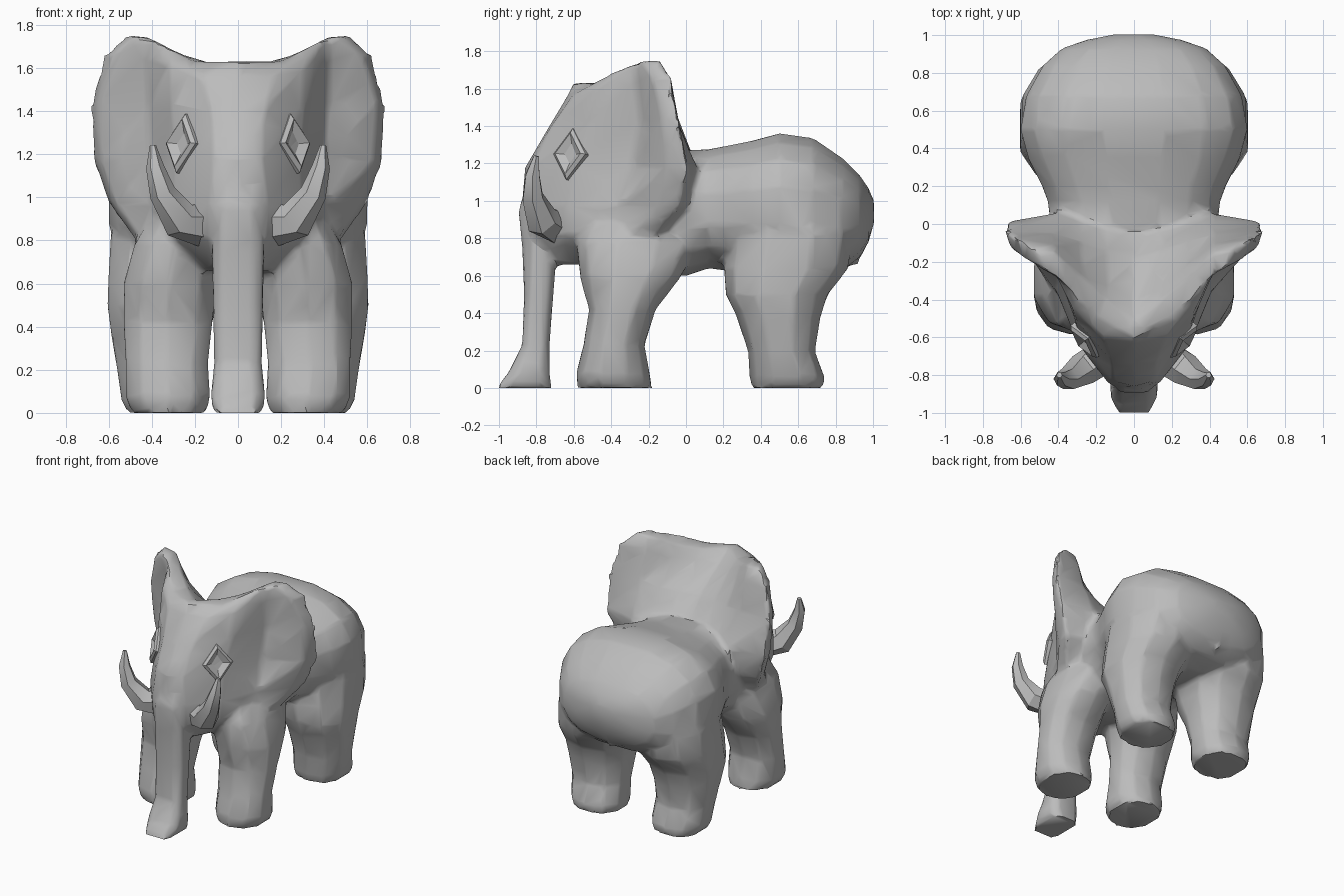
import bpy
import bmesh
import math
from mathutils import Vector

default = bpy.data.objects.get("Cube")
if default:
    bpy.data.objects.remove(default, do_unlink=True)

GREY = (0.5, 0.5, 0.5, 1.0)
skin = bpy.data.materials.new("grey_skin")
skin.use_nodes = True
skin.diffuse_color = GREY
for node in skin.node_tree.nodes:
    if node.type == "BSDF_PRINCIPLED":
        node.inputs["Base Color"].default_value = GREY
        node.inputs["Roughness"].default_value = 0.8


def make_object(bm, name):
    """Turn a bmesh into a grey object and make it active."""
    bmesh.ops.recalc_face_normals(bm, faces=bm.faces)
    mesh = bpy.data.meshes.new(name)
    bm.to_mesh(mesh)
    bm.free()
    mesh.materials.append(skin)
    obj = bpy.data.objects.new(name, mesh)
    bpy.context.collection.objects.link(obj)
    bpy.ops.object.select_all(action="DESELECT")
    obj.select_set(True)
    bpy.context.view_layer.objects.active = obj
    return obj


def smooth(angle):
    bpy.ops.object.shade_smooth_by_angle(angle=math.radians(angle))


def skin_rings(bm, rings):
    """Bridge neighbouring rings with quads and return the ring vertices."""
    loops = [[bm.verts.new(p) for p in ring] for ring in rings]
    for low, high in zip(loops, loops[1:]):
        count = len(low)
        for i in range(count):
            j = (i + 1) % count
            bm.faces.new((low[i], low[j], high[j], high[i]))
    return loops


def loft(bm, rings):
    """Closed tube through a series of rings."""
    loops = skin_rings(bm, rings)
    bm.faces.new(loops[0])
    bm.faces.new(loops[-1])


def rounded(count, power):
    """Outline between a circle and a square, touching its full extents."""
    outline = []
    for i in range(count):
        a = math.tau * (i + 0.5) / count
        c, s = math.cos(a), math.sin(a)
        outline.append((math.copysign(abs(c) ** (2 / power), c),
                        math.copysign(abs(s) ** (2 / power), s)))
    wide = max(u for u, v in outline)
    tall = max(v for u, v in outline)
    return [(u / wide, v / tall) for u, v in outline]


def flat_ring(z, x0, x1, y0, y1, count, power):
    """Horizontal ring filling the given extents."""
    return [Vector(((x0 + x1) / 2 + u * (x1 - x0) / 2,
                    (y0 + y1) / 2 + v * (y1 - y0) / 2, z))
            for u, v in rounded(count, power)]


hide = bmesh.new()

# Torso: y, half width, bottom, top
torso = [
    (-.5, .24, .68, 1.08), (-.3, .35, .62, 1.16), (0, .44, .6, 1.27),
    (.12, .455, .64, 1.275), (.2, .485, .63, 1.29), (.35, .56, .61, 1.32),
    (.5, .6, .59, 1.36), (.68, .57, .59, 1.335), (.84, .48, .63, 1.225),
    (.93, .38, .7, 1.135), (.975, .25, .78, 1.07), (1.005, .1, .88, 1.0),
]
loft(hide, [[Vector((u * w, y, (lo + hi) / 2 + v * (hi - lo) / 2))
             for u, v in rounded(16, 2.5)] for y, w, lo, hi in torso])

# Legs: z, inner x, outer x, front y, back y
front_leg = [
    (0, .15, .49, -.58, -.18), (.07, .13, .52, -.59, -.19),
    (.23, .14, .52, -.55, -.22), (.42, .12, .53, -.52, -.16),
    (.6, .1, .53, -.57, -.02), (.78, .08, .48, -.59, .06),
    (.95, .08, .38, -.52, .05),
]
hind_leg = [
    (0, .16, .51, .35, .74), (.06, .14, .54, .34, .74),
    (.2, .15, .56, .33, .69), (.38, .13, .59, .27, .72),
    (.5, .1, .605, .21, .76), (.64, .06, .6, .2, .87),
    (.82, .04, .59, .23, .89), (1.0, .04, .54, .3, .84),
]
SIDES = (("left", 1), ("right", -1))
for side, s in SIDES:
    for rows, power in ((front_leg, 2.2), (hind_leg, 2.3)):
        loft(hide, [flat_ring(z, s * a, s * b, c, d, 10, power)
                    for z, a, b, c, d in rows])

# Trunk: z, half width, front y, back y
trunk = [
    (1.12, .08, -.84, -.6), (.95, .115, -.895, -.66), (.75, .12, -.875, -.69),
    (.5, .115, -.865, -.71), (.23, .11, -.875, -.73), (.08, .125, -.95, -.73),
    (0, .115, -1.015, -.72),
]
loft(hide, [flat_ring(z, -w, w, a, b, 8, 3.5) for z, w, a, b in trunk])

# Tail: short ridge lying against the rump; z, half width, front y, back y
tail = [(1.02, .03, .9, .99), (.93, .05, .9, 1.005),
        (.8, .04, .85, .985), (.66, .025, .8, .92)]
loft(hide, [flat_ring(z, -w, w, a, b, 6, 2) for z, w, a, b in tail])

# Head with ears, as stacked half outlines running from brow to nape:
# height, ear lift, brow y, then corner, cheek, ear root, front rim,
# back rim and ear back as x, y pairs, and nape y
head = [
    (.66, 0, -.7, .08, -.69, .13, -.6, .18, -.45, .26, -.35, .28, -.25, .2, -.2, -.2),
    (.82, 0, -.85, .14, -.82, .29, -.64, .36, -.42, .46, -.31, .49, -.16, .4, -.1, -.1),
    (.97, 0, -.88, .13, -.85, .3, -.63, .41, -.36, .57, -.14, .6, -.03, .42, .02, 0),
    (1.18, 0, -.86, .11, -.83, .29, -.59, .4, -.28, .64, -.11, .675, .01, .4, .06, .02),
    (1.4, .04, -.73, .12, -.72, .31, -.51, .41, -.24, .65, -.13, .685, -.04, .42, -.05, -.18),
    (1.57, .09, -.63, .17, -.6, .32, -.46, .42, -.26, .58, -.18, .62, -.08, .42, -.11, -.44),
    (1.63, .125, -.605, .2, -.49, .3, -.4, .4, -.29, .47, -.24, .52, -.14, .42, -.15, -.53),
]
rings = []
for z, lift, brow, *pairs, nape in head:
    half = [Vector((0, brow))]
    half += [Vector(p) for p in zip(pairs[::2], pairs[1::2])]
    end = Vector((0, nape))
    half += [half[-1].lerp(end, t) for t in (1 / 3, 2 / 3, 1)]
    ring = [Vector((p.x, p.y, z + lift * min(1, max(0, (p.x - .2) / .24))))
            for p in half]
    rings.append(ring + [Vector((-p.x, p.y, p.z)) for p in ring[-2:0:-1]])
loops = skin_rings(hide, rings)
for loop in (loops[0], loops[-1]):
    size = len(loop)
    last = size // 2
    for i in range(last // 2):
        quad = (i, i + 1, last - 1 - i, last - i)
        hide.faces.new([loop[k] for k in quad])
        hide.faces.new([loop[-k % size] for k in quad])

# Fuse everything into one faceted hide
body = make_object(hide, "body_with_head_legs_and_trunk")
fuse = body.modifiers.new("fuse", "REMESH")
fuse.mode = "VOXEL"
fuse.voxel_size = 0.02
relax = body.modifiers.new("relax", "SMOOTH")
relax.iterations = 3
reduce = body.modifiers.new("reduce", "DECIMATE")
reduce.ratio = 0.06
for name in ("fuse", "relax", "reduce"):
    bpy.ops.object.modifier_apply(modifier=name)
smooth(35)

# Tusks: x, y, z, radius
tusk = [(.16, -.7, .87, .1), (.27, -.77, .895, .09),
        (.35, -.82, 1.02, .062), (.385, -.82, 1.14, .042),
        (.395, -.8, 1.24, .015)]
for side, s in SIDES:
    path = [Vector((s * x, y, z)) for x, y, z, r in tusk]
    tube = []
    for i, row in enumerate(tusk):
        along = path[min(i + 1, len(path) - 1)] - path[max(i - 1, 0)]
        across = along.cross(Vector((0, 1, 0))).normalized()
        up = across.cross(along).normalized()
        tube.append([path[i] + row[3] * (across * math.cos(k * math.tau / 6)
                                         + up * math.sin(k * math.tau / 6))
                     for k in range(6)])
    bm = bmesh.new()
    loft(bm, tube)
    make_object(bm, side + "_tusk")
    smooth(30)

# Eyes: diamond lids around a sunken socket
for side, s in SIDES:
    out = Vector((s * .76, -.62, .2)).normalized()
    along = Vector((0, 0, 1)).cross(out).normalized()
    up = out.cross(along)
    centre = Vector((s * .262, -.62, 1.25))
    lids = []
    for scale, depth in ((1.0, -.04), (1.0, .005), (.8, .02), (.35, -.005)):
        lids.append([centre + out * depth + scale
                     * (along * .11 * math.cos(k * math.tau / 4)
                        + up * .14 * math.sin(k * math.tau / 4))
                     for k in range(4)])
    bm = bmesh.new()
    loft(bm, lids)
    make_object(bm, side + "_eye")
    smooth(20)
